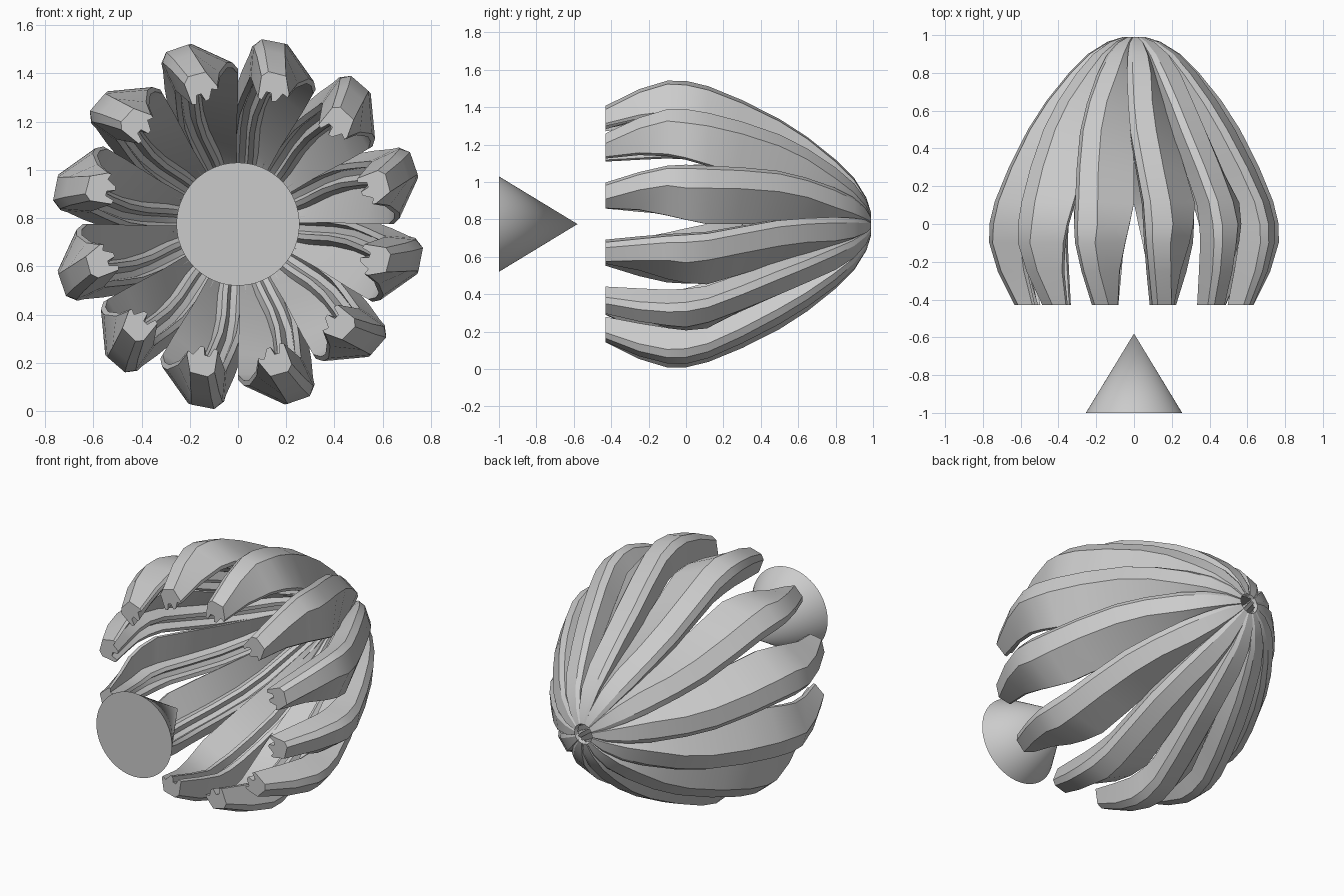
import bpy, bmesh, math
from mathutils import Vector

if "Cube" in bpy.data.objects:
    bpy.data.objects.remove(bpy.data.objects["Cube"])

CZ = 0.775   # height of the shared axis, which runs along y

# Stations from rear pole to front toe:
# y, outer radius, depth, angles of: wall edge, strip edge, flange edge, flange depth factor
STATIONS = [
    (0.99, 0.06, 0.03, 25, -5, -13, 0.9),
    (0.965, 0.14, 0.04, 25, -4, -13, 0.95),
    (0.90, 0.245, 0.06, 23, -2, -13.5, 1.0),
    (0.80, 0.345, 0.085, 21.5, 0, -14, 1.0),
    (0.65, 0.465, 0.11, 19, 3, -14, 1.0),
    (0.50, 0.562, 0.13, 17, 3, -14.5, 0.95),
    (0.30, 0.665, 0.15, 13.5, 1.5, -15, 0.8),
    (0.12, 0.742, 0.16, 11, 0, -15, 0.62),
    (0.00, 0.772, 0.17, 10.5, -0.5, -13, 0.6),
    (-0.10, 0.773, 0.17, 10, 0.5, -11, 0.6),
    (-0.25, 0.73, 0.16, 8.5, -0.5, -8, 0.6),
    (-0.43, 0.645, 0.12, 6, -3, -6.5, 0.55),
]


def section(i):
    """Closed outline of a blade at one station, as (angle, radius, y)."""
    y, r, d, a, b, c, f_c = STATIONS[i]
    p, q = STATIONS[max(i - 1, 0)], STATIONS[min(i + 1, len(STATIONS) - 1)]
    t = Vector((q[1] - p[1], q[0] - p[0])).normalized()
    nr, ny = -t.y, t.x                       # outward normal in (r, y)
    k = min(max(y / 0.5, 0), 1)              # radial depth at toe, normal at rear
    nr = nr * k + (1 - k)
    ny *= k
    w = a - b
    outline = [
        (a, 0.2), (a - 0.25 * w, 0.0), (b, 0.0),       # outer strip
        (c, f_c), (c, f_c + 0.13),                     # sloping flange
        (b - 1, 0.62), (b + 0.1 * w, 0.95),            # inner pleats
        (b + 0.3 * w, 0.98), (b + 0.42 * w, 0.70),
        (b + 0.65 * w, 0.70), (b + 0.8 * w, 1.0), (a, 0.95),
    ]
    return [(math.radians(g), max(r - nr * d * f, 0.012), y - ny * d * f)
            for g, f in outline]


def make_blade(name, centre):
    bm = bmesh.new()
    rings = []
    for i in range(len(STATIONS)):
        rings.append([bm.verts.new((r * math.cos(centre + g), y,
                                    CZ + r * math.sin(centre + g)))
                      for g, r, y in section(i)])
    n = len(rings[0])
    for r0, r1 in zip(rings, rings[1:]):
        for j in range(n):
            bm.faces.new((r0[j], r0[(j + 1) % n], r1[(j + 1) % n], r1[j]))
    bm.faces.new(rings[0])
    bm.faces.new(rings[-1])
    bmesh.ops.recalc_face_normals(bm, faces=bm.faces)
    me = bpy.data.meshes.new(name)
    bm.to_mesh(me)
    bm.free()
    ob = bpy.data.objects.new(name, me)
    bpy.context.collection.objects.link(ob)
    return ob


def smooth(ob, angle):
    bpy.ops.object.select_all(action='DESELECT')
    ob.select_set(True)
    bpy.context.view_layer.objects.active = ob
    bpy.ops.object.shade_smooth_by_angle(angle=math.radians(angle))


# Ring of twelve curved blades meeting at the rear pole
for k in range(12):
    smooth(make_blade("blade_%02d" % (k + 1), math.radians(15 + 30 * k)), 20)

# Cone in front, point facing the blades
bpy.ops.mesh.primitive_cone_add(vertices=64, radius1=0.255, radius2=0, depth=0.42,
                                location=(0, -0.79, CZ), rotation=(-math.pi / 2, 0, 0))
cone = bpy.context.object
cone.name = "front_cone"
smooth(cone, 30)
